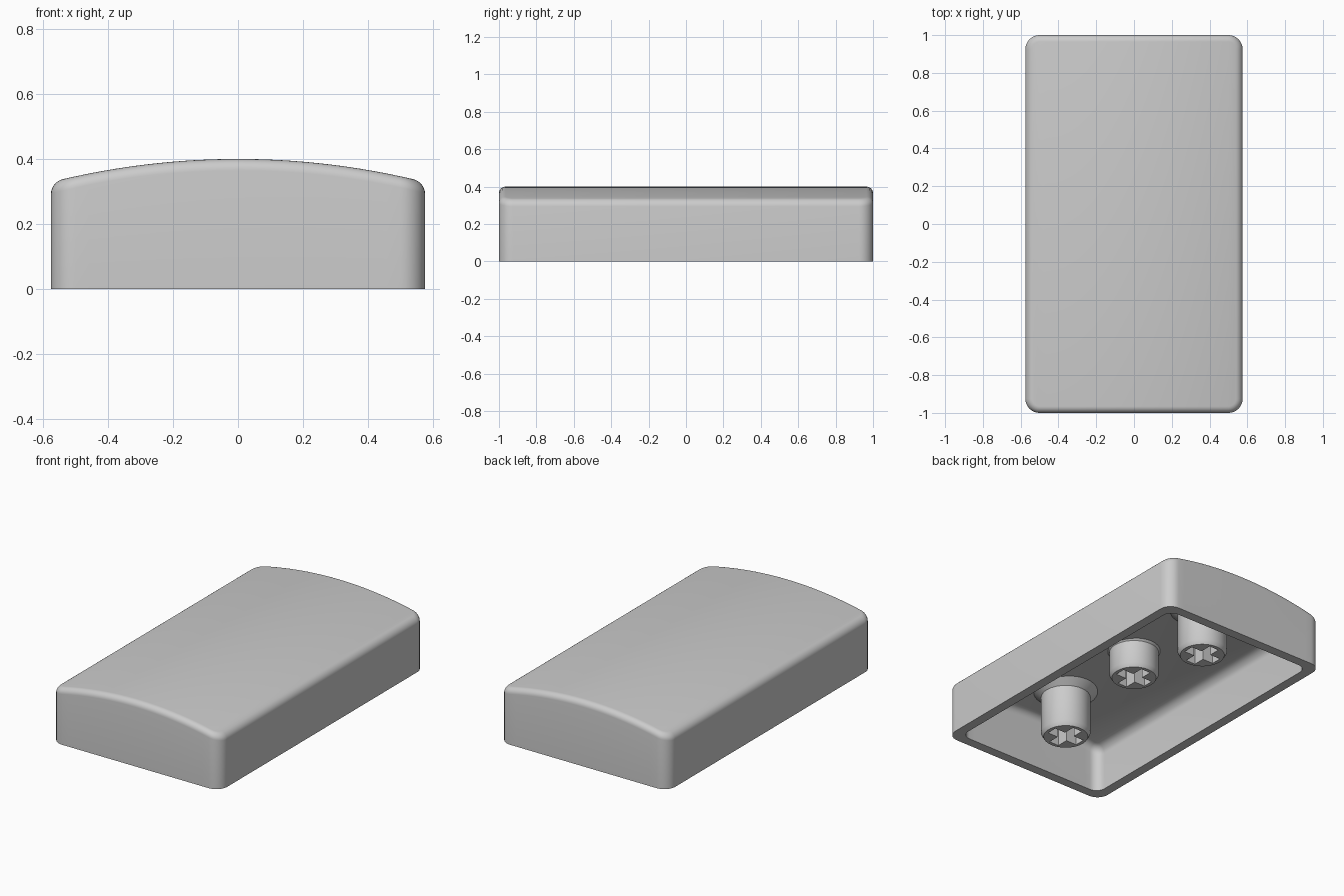
import bpy, bmesh, math

cube = bpy.data.objects.get("Cube")
if cube:
    bpy.data.objects.remove(cube, do_unlink=True)

grey = bpy.data.materials.new("light grey plastic")
grey.use_nodes = True
COLOUR = (0.6, 0.6, 0.6, 1)
grey.diffuse_color = COLOUR
grey.node_tree.nodes["Principled BSDF"].inputs["Base Color"].default_value = COLOUR


def finish(bm, name):
    bmesh.ops.recalc_face_normals(bm, faces=bm.faces)
    mesh = bpy.data.meshes.new(name)
    bm.to_mesh(mesh)
    bm.free()
    mesh.materials.append(grey)
    obj = bpy.data.objects.new(name, mesh)
    bpy.context.collection.objects.link(obj)
    return obj


def smooth(obj):
    bpy.ops.object.select_all(action="DESELECT")
    obj.select_set(True)
    bpy.context.view_layer.objects.active = obj
    bpy.ops.object.shade_smooth_by_angle(angle=math.radians(32))


def bridge(bm, a, b):
    n = len(a)
    for i in range(n):
        j = (i + 1) % n
        bm.faces.new((a[i], a[j], b[j], b[i]))


def front_half(hx, hy, r, steps=8, spans=24):
    """Front half of a rounded rectangle, from +x round to -x."""
    arc = [math.pi / 2 * i / steps for i in range(steps + 1)]
    corner = [(hx - r + r * math.cos(a), r - hy - r * math.sin(a)) for a in arc]
    w = hx - r
    middle = [(w - 2 * w * i / spans, -hy) for i in range(1, spans)]
    return corner + middle + [(-x, y) for x, y in reversed(corner)]


def domed_skin(bm, hx, hy, r, top, radius, fillet, steps=6):
    """Open-bottomed rounded block with an arched, filleted top."""
    def ring(inset, drop):
        half = front_half(hx - inset, hy - inset, r - inset)
        outline = half + [(x, -y) for x, y in reversed(half)]
        verts = []
        for x, y in outline:
            z = 0 if drop is None else top - radius + math.sqrt(radius**2 - x * x) - drop
            verts.append(bm.verts.new((x, y, z)))
        return verts

    base = ring(0, None)
    last = base
    for i in range(steps + 1):
        a = math.pi / 2 * i / steps
        new = ring(fillet * (1 - math.cos(a)), fillet * (1 - math.sin(a)))
        bridge(bm, last, new)
        last = new
    # Strips across the arched top
    n = len(last)
    for i in range(n // 2 - 1):
        bm.faces.new((last[i], last[i + 1], last[n - 2 - i], last[n - 1 - i]))
    return base


# Hollow cap: outer skin, inner skin and the rim between them
HX, HY, WALL, ARCH = 0.575, 1.0, 0.06, 2.36
bm = bmesh.new()
outer = domed_skin(bm, HX, HY, 0.075, 0.4, ARCH, 0.035)
inner = domed_skin(bm, HX - WALL, HY - WALL, 0.06, 0.4 - WALL, ARCH - WALL, 0.045)
bridge(bm, outer, inner)
smooth(finish(bm, "cap_shell"))


def stem(name, y, tip, flange, flange_height, depth):
    """Round post under the cap, with a chamfered tip and a cross socket."""
    r, chamfer, root = 0.143, 0.025, 0.36
    profile = [(r - chamfer * 0.6, tip), (r, tip + chamfer),
               (r, 0.34 - flange_height), (flange, 0.34), (flange, root)]
    bm = bmesh.new()
    rings = []
    for radius, z in profile:
        angles = [math.tau * i / 48 for i in range(48)]
        rings.append([bm.verts.new((radius * math.cos(a), y + radius * math.sin(a), z))
                      for a in angles])
    for a, b in zip(rings, rings[1:]):
        bridge(bm, a, b)
    bm.faces.new(rings[0])
    bm.faces.new(rings[-1])
    post = finish(bm, name)
    bpy.context.view_layer.objects.active = post
    # Cut the two arms of the cross socket
    for sx, sy in ((0.212, 0.066), (0.066, 0.212)):
        bpy.ops.mesh.primitive_cube_add(size=1, location=(0, y, tip))
        cutter = bpy.context.object
        cutter.scale = (sx, sy, 2 * depth)
        cutter.hide_render = True
        bpy.context.view_layer.objects.active = post
        mod = post.modifiers.new("socket", "BOOLEAN")
        mod.operation = "DIFFERENCE"
        mod.solver = "EXACT"
        mod.object = cutter
        bpy.context.view_layer.update()
        bpy.ops.object.modifier_apply(modifier=mod.name)
        bpy.data.objects.remove(cutter, do_unlink=True)
    smooth(post)


stem("middle_stem", 0, 0.16, 0.155, 0.012, 0.15)
for label, side in (("front", -1), ("back", 1)):
    stem(label + "_stem", side * 0.615, 0.04, 0.19, 0.04, 0.24)
